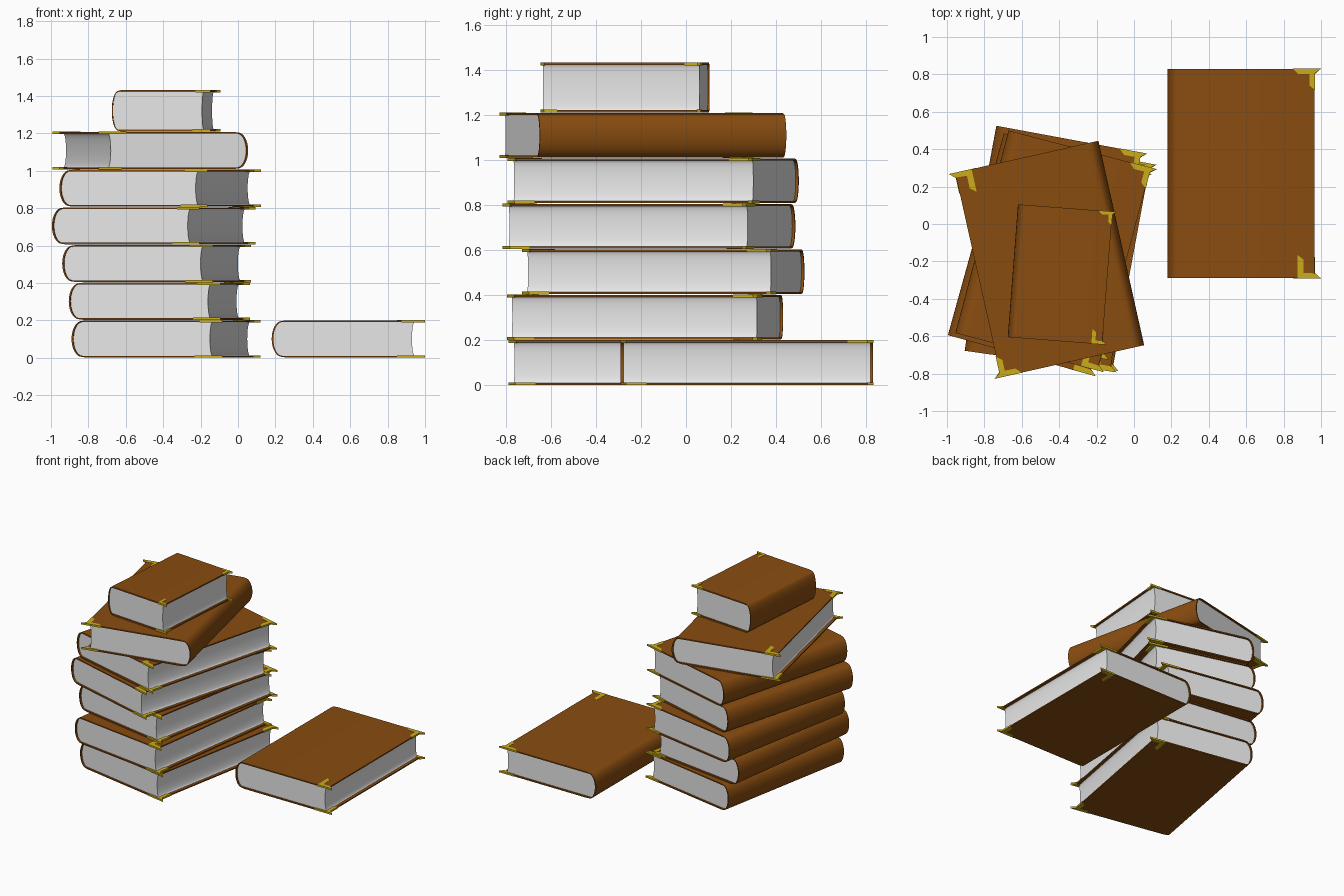
import bpy, bmesh, math
from mathutils import Matrix

if "Cube" in bpy.data.objects:
    bpy.data.objects.remove(bpy.data.objects["Cube"])


def material(name, color):
    m = bpy.data.materials.new(name)
    m.use_nodes = True
    m.diffuse_color = (*color, 1)
    m.node_tree.nodes["Principled BSDF"].inputs["Base Color"].default_value = (*color, 1)
    return m


LEATHER = material("brown leather", (0.25, 0.073, 0.005))
PAPER = material("white paper", (0.8, 0.8, 0.8))
BRASS = material("yellow brass", (0.6, 0.42, 0.01))

# Standard book: origin at the lower spine corner, spine on -x
WIDTH, LENGTH, HEIGHT = 0.785, 1.12, 0.198
BOARD, INSET, STEP, BASE = 0.009, 0.012, 0.2015, 0.002


def add_prism(bm, bottom, top):
    """Closed prism between two matching loops of 3D points."""
    a = [bm.verts.new(p) for p in bottom]
    b = [bm.verts.new(p) for p in top]
    bm.faces.new(a)
    bm.faces.new(b[::-1])
    for i in range(len(a)):
        j = (i + 1) % len(a)
        bm.faces.new((a[i], b[i], b[j], a[j]))


def finish(bm, name, mat, matrix):
    bmesh.ops.recalc_face_normals(bm, faces=bm.faces)
    mesh = bpy.data.meshes.new(name)
    bm.to_mesh(mesh)
    bm.free()
    mesh.materials.append(mat)
    obj = bpy.data.objects.new(name, mesh)
    bpy.context.collection.objects.link(obj)
    obj.matrix_world = matrix
    bpy.ops.object.select_all(action='DESELECT')
    obj.select_set(True)
    bpy.context.view_layer.objects.active = obj
    bpy.ops.object.shade_smooth_by_angle(angle=math.radians(35))


def arc(cx, rx, rz, steps=16):
    """Bulging spine curve from bottom to top."""
    mid = HEIGHT / 2
    angles = [math.pi * (i / steps - 0.5) for i in range(steps + 1)]
    return [(cx - rx * math.cos(t), mid + rz * math.sin(t)) for t in angles]


def extrude_y(name, profile, y0, y1, mat, matrix):
    bm = bmesh.new()
    add_prism(bm, [(x, y0, z) for x, z in profile], [(x, y1, z) for x, z in profile])
    finish(bm, name, mat, matrix)


# Corner outlines on the top board; the bottom board gets them flipped over
BACK_CORNER = [(0.67, 1.12), (0.82, 1.12), (0.788, 1.095), (0.788, 1.005),
               (0.757, 1.03), (0.757, 1.09), (0.70, 1.09)]
FRONT_CORNER = [(0.695, 0), (0.82, 0), (0.79, 0.027), (0.727, 0.03),
                (0.727, 0.1), (0.695, 0.125)]


def book(name, spot, angle, level, scale=(1, 1, 1)):
    matrix = (Matrix.Translation((*spot, BASE + STEP * level))
              @ Matrix.Rotation(math.radians(angle), 4, 'Z')
              @ Matrix.Diagonal((*scale, 1)))

    # Cover: two boards joined by a rounded spine with a shallow hinge step
    half, hinge = HEIGHT / 2, 0.003
    outer = arc(0.055, 0.055, half - hinge)
    inner = arc(0.055, 0.046, half - BOARD)
    profile = ([(WIDTH, 0), (0.075, 0)] + outer
               + [(0.075, HEIGHT), (WIDTH, HEIGHT), (WIDTH, HEIGHT - BOARD)]
               + inner[::-1] + [(WIDTH, BOARD)])
    extrude_y(name + "_cover", profile, 0, LENGTH, LEATHER, matrix)

    # Page block: rounded at the spine, hollow at the fore edge
    rz = half - BOARD + 0.001
    back = arc(0.055, 0.047, rz)
    fore = arc(WIDTH - 0.02, 0.015, rz, 12)
    extrude_y(name + "_pages", back + fore[::-1], INSET, LENGTH - INSET, PAPER, matrix)

    # Brass corners
    bm = bmesh.new()
    lip, thick = 0.0015, 0.013
    for outline in (BACK_CORNER, FRONT_CORNER):
        for flip in (False, True):
            pts = [(x, y + (0.001 if y > LENGTH / 2 else -0.001)) for x, y in outline]
            if flip:
                pts = [(x, LENGTH - y) for x, y in pts]
            z0 = -lip if flip else HEIGHT + lip - thick
            add_prism(bm, [(x, y, z0) for x, y in pts],
                      [(x, y, z0 + thick) for x, y in pts])
    finish(bm, name + "_corners", BRASS, matrix)


# Main stack, from the floor up
stack = [((-0.89, -0.636), -10.5), ((-0.905, -0.678), -8), ((-0.94, -0.576), -10.5),
         ((-0.995, -0.594), -15.5), ((-0.955, -0.583), -14.7), ((-0.19, 0.445), 192.6)]
for i, (spot, angle) in enumerate(stack):
    book(f"stack_book_{i + 1}", spot, angle, i)

# Small book on top and the single book lying beside the stack
book("small_top_book", (-0.675, -0.605), -4.4, len(stack), (0.645, 0.636, 1.11))
book("side_book", (0.18, -0.29), 0, 0)
